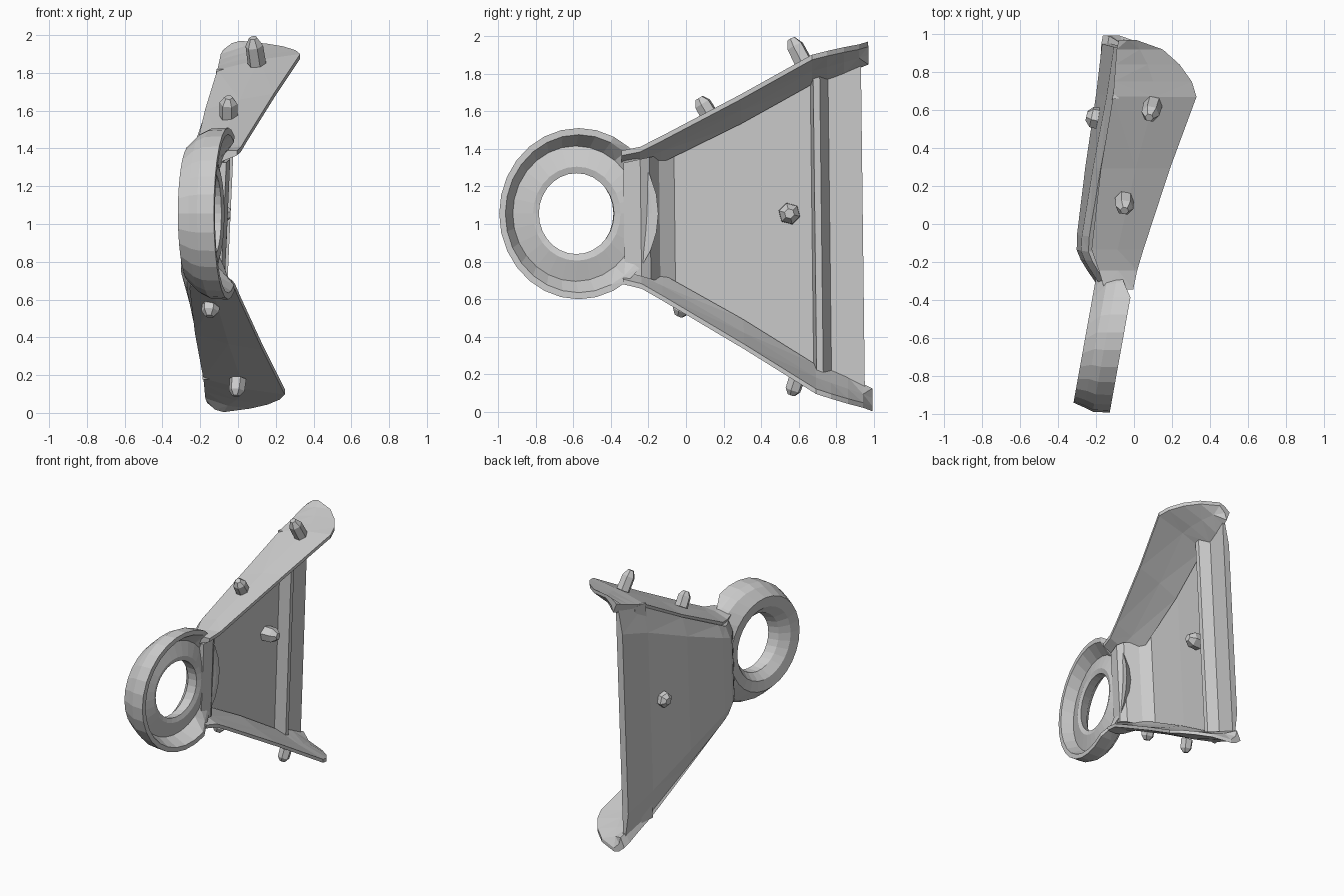
import bpy
import bmesh
from math import sin, cos, pi
from mathutils import Vector

cube = bpy.data.objects.get("Cube")
if cube:
    bpy.data.objects.remove(cube)

grey = bpy.data.materials.new("light_grey")
grey.use_nodes = True
grey.diffuse_color = (0.6, 0.6, 0.6, 1)
grey.node_tree.nodes["Principled BSDF"].inputs["Base Color"].default_value = (0.6, 0.6, 0.6, 1)

MID = 1.035  # height of the bracket's centre line


def loft(name, sections, loop=False):
    """Skin closed cross-sections, capping the ends unless they loop."""
    bm = bmesh.new()
    rows = [[bm.verts.new(p) for p in s] for s in sections]
    n = len(rows[0])
    pairs = list(zip(rows, rows[1:])) + ([(rows[-1], rows[0])] if loop else [])
    for a, b in pairs:
        for i in range(n):
            j = (i + 1) % n
            bm.faces.new((a[i], a[j], b[j], b[i]))
    if not loop:
        bm.faces.new(rows[0])
        bm.faces.new(rows[-1])
    bmesh.ops.triangulate(bm, faces=bm.faces[:])
    bmesh.ops.recalc_face_normals(bm, faces=bm.faces[:])
    mesh = bpy.data.meshes.new(name)
    bm.to_mesh(mesh)
    bm.free()
    mesh.materials.append(grey)
    obj = bpy.data.objects.new(name, mesh)
    bpy.context.collection.objects.link(obj)
    return obj


def place(x, y, half, side):
    """Bracket point: half-width goes up or down, the lower side flares more."""
    if side < 0:
        half += max(0, y + 0.3) * 0.075
    rise = side * half
    return (x + 0.045 * rise, y - 0.012 * rise, MID + rise)


# Ring: tapered dish with a bore, its rim sinking away at the neck
def ring_section(a):
    rim = -0.08 * min(1, max(0, (cos(a) - 0.5) / 0.2))
    profile = [(0.455, rim), (0.45, -0.09), (0.425, -0.14), (0.36, -0.2), (0.28, -0.19),
               (0.225, -0.14), (0.215, -0.07), (0.25, -0.06), (0.36, -0.09), (0.42, rim)]
    points = []
    for r, h in profile:
        y = -0.57 + r * cos(a) * 0.93 + 0.18 * h * (r < 0.4)
        points.append((-0.05 + 0.18 * (y + 0.56) + h, y, 1.055 + r * sin(a)))
    return points


SEGMENTS = 28
loft("ring", [ring_section(2 * pi * i / SEGMENTS) for i in range(SEGMENTS)], loop=True)

# Splayed flanges: y, rim half-width, base half-width, rim x, base x
stations = [(-0.34, 0.355, 0.33, -0.02, -0.17), (-0.24, 0.375, 0.33, 0.0, -0.2),
            (-0.13, 0.43, 0.36, 0.03, -0.24),
            (0.3, 0.655, 0.57, 0.16, -0.2), (0.68, 0.865, 0.78, 0.29, -0.145),
            (0.76, 0.885, 0.805, 0.265, -0.14), (0.85, 0.905, 0.835, 0.2, -0.135),
            (0.93, 0.92, 0.865, 0.11, -0.13), (0.98, 0.935, 0.885, -0.03, -0.12)]
WALL = 0.045
for name, side in (("upper_flange", 1), ("lower_flange", -1)):
    loft(name, [[place(xb, y, hb, side),
                 place((xb + xr) / 2, y, (hb + hr) / 2 + 0.012, side),
                 place(xr, y, hr, side),
                 place(xr, y, hr - WALL * 0.6, side),
                 place((xb + xr) / 2, y, (hb + hr) / 2 - WALL, side),
                 place(xb + 0.03, y, hb - WALL * 1.6, side)]
                for y, hr, hb, xr, xb in stations])

# Panel with rounded back corners and a neck ramp: y, half-width, back x, front x
panel = [(-0.33, 0.29, -0.18, -0.075), (-0.24, 0.31, -0.24, -0.055), (-0.19, 0.32, -0.27, -0.08),
         (-0.14, 0.33, -0.29, -0.18), (-0.06, 0.37, -0.287, -0.23), (0.3, 0.55, -0.235, -0.185),
         (0.68, 0.755, -0.17, -0.125), (0.94, 0.855, -0.135, -0.085)]
loft("panel", [[place(xb, y, h * 0.75, 1), place(xb + 0.035, y, h, 1), place(xf, y, h, 1),
                place(xf, y, h, -1), place(xb + 0.035, y, h, -1), place(xb, y, h * 0.75, -1)]
               for y, h, xb, xf in panel])

# Upright rib near the back edge, with sloped sides
rib = [(0.665, -0.15), (0.685, -0.04), (0.72, -0.04), (0.775, -0.13)]
loft("upright_rib", [[place(x, y, 0.785, side) for y, x in rib] for side in (1, -1)])


# Bolts: stubby six-sided studs with a chamfered tip
def stud(name, base, tip, radius):
    base, tip = Vector(base), Vector(tip)
    axis = tip - base
    u = axis.orthogonal().normalized()
    v = axis.normalized().cross(u)
    loft(name, [[base + axis * t + radius * k * (u * cos(i * pi / 3) + v * sin(i * pi / 3))
                 for i in range(6)]
                for t, k in ((0, 1), (0.7, 0.95), (1, 0.45))])


stud("upper_rear_bolt", (0.1, 0.63, 1.85), (0.08, 0.56, 1.985), 0.05)
stud("upper_front_bolt", (-0.05, 0.13, 1.57), (-0.05, 0.07, 1.67), 0.05)
stud("lower_rear_bolt", (0.0, 0.59, 0.18), (-0.01, 0.56, 0.09), 0.045)
stud("lower_front_bolt", (-0.14, 0.0, 0.6), (-0.15, -0.04, 0.51), 0.05)
stud("panel_bolt_front", (-0.17, 0.55, 1.055), (-0.04, 0.55, 1.055), 0.06)
stud("panel_bolt_back", (-0.16, 0.55, 1.055), (-0.25, 0.57, 1.055), 0.06)
